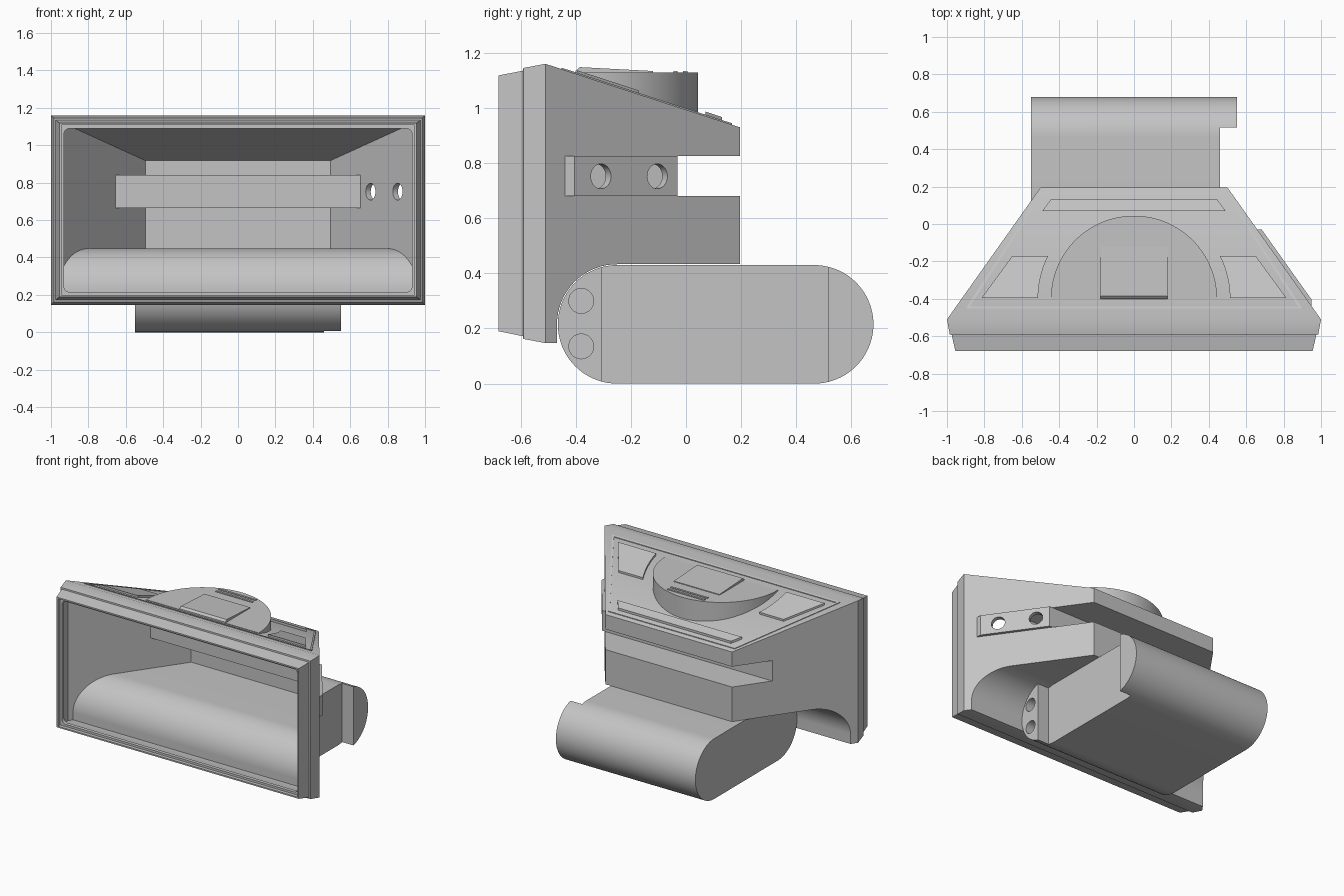
import bpy, bmesh
from math import sin, cos, pi, radians
from mathutils import Vector

old = bpy.data.objects.get("Cube")
if old:
    bpy.data.objects.remove(old)

grey = bpy.data.materials.new("plain grey")
grey.use_nodes = True
grey.diffuse_color = (0.55, 0.55, 0.55, 1)
grey.node_tree.nodes["Principled BSDF"].inputs["Base Color"].default_value = (0.55, 0.55, 0.55, 1)


def loft(name, rings):
    """Closed solid through a list of equal-length point rings."""
    bm = bmesh.new()
    rows = [[bm.verts.new(p) for p in ring] for ring in rings]
    n = len(rows[0])
    for a, b in zip(rows, rows[1:]):
        for i in range(n):
            j = (i + 1) % n
            bm.faces.new((a[i], a[j], b[j], b[i]))
    bm.faces.new(rows[0])
    bm.faces.new(rows[-1])
    bmesh.ops.recalc_face_normals(bm, faces=bm.faces)
    mesh = bpy.data.meshes.new(name)
    bm.to_mesh(mesh)
    bm.free()
    mesh.materials.append(grey)
    obj = bpy.data.objects.new(name, mesh)
    bpy.context.collection.objects.link(obj)
    return obj


def activate(obj):
    bpy.ops.object.select_all(action='DESELECT')
    obj.select_set(True)
    bpy.context.view_layer.objects.active = obj


def combine(obj, tool, operation='DIFFERENCE'):
    mod = obj.modifiers.new("combine", 'BOOLEAN')
    mod.operation, mod.solver, mod.object = operation, 'EXACT', tool
    activate(obj)
    bpy.ops.object.modifier_apply(modifier=mod.name)
    bpy.data.objects.remove(tool)


def box(x0, x1, y0, y1, z0, z1):
    return loft("cutter", [[(x0, y0, z), (x1, y0, z), (x1, y1, z), (x0, y1, z)] for z in (z0, z1)])


def frustum(name, sections):
    """Rectangles across the depth: y, half width, bottom, top."""
    return loft(name, [[(-w, y, b), (w, y, b), (w, y, t), (-w, y, t)] for y, w, b, t in sections])


def along_x(name, profile, x0, x1):
    return loft(name, [[(x, y, z) for y, z in profile] for x in (x0, x1)])


def rod(centre, direction, radius, reach):
    c, d = Vector(centre), Vector(direction).normalized()
    up = Vector((0, 0, 1))
    side = d.cross(up)
    ring = [radius * (cos(a) * side + sin(a) * up) for a in (2 * pi * i / 40 for i in range(40))]
    return loft("cutter", [[c + d * s + p for p in ring] for s in (-reach, reach)])


def arc(cx, cy, r, start, end, n=40):
    angles = [radians(start + (end - start) * i / n) for i in range(n + 1)]
    return [(cx + r * cos(a), cy + r * sin(a)) for a in angles]


def roof(y):
    return 1.16 - 0.326 * (y + 0.51)


def roof_plate(name, outline, height):
    return loft(name, [[(x, y, roof(y) + h) for x, y in outline] for h in (-0.008, height)])


def arch(r):
    """Rounded channel profile, open to the rear and below."""
    return arc(-0.25, 0.215, r, 180, 90) + [(1, 0.215 + r), (1, -0.5), (-0.25 - r, -0.5)]


# Tapered hood with stepped front frame
hood = frustum("hood", [(-0.68, 0.955, 0.19, 1.118), (-0.592, 0.975, 0.172, 1.135),
                        (-0.59, 0.985, 0.162, 1.145), (-0.51, 1, 0.147, 1.16),
                        (0.195, 0.5, 0.147, 0.93)])

# Raised pad on the left wall
pad = [(0.65, -0.03), (0.683, -0.03), (0.95, -0.405), (0.95, -0.44), (0.93, -0.44)]
combine(hood, loft("pad", [[(x, y, z) for x, y in pad] for z in (0.68, 0.825)]), 'UNION')

# Hollow interior, leaving the arched floor and the slot housing
cavity = frustum("cavity", [(-0.63, 0.95, 0.19, 1.11), (-0.51, 0.982, 0.165, 1.14),
                            (0.18, 0.495, 0.165, 0.918)])
combine(cavity, along_x("cutter", arch(0.233), -2, 2))
combine(cavity, box(-2, 2, -0.048, 1, 0.665, 0.84))
combine(hood, cavity)

# Rounded front opening and its recessed lip
corners = [(0.90, 1.06, 0), (-0.90, 1.06, 90), (-0.90, 0.245, 180), (0.90, 0.245, 270)]
opening = [p for x, z, a in corners for p in arc(x, z, 0.03, a, a + 90, 8)]
combine(hood, loft("cutter", [[(x, y, z) for x, z in opening] for y in (-0.8, -0.6)]))
combine(hood, frustum("cutter", [(-0.8, 0.945, 0.2, 1.108), (-0.655, 0.945, 0.2, 1.108)]))

# Channel under the hood, rear slot and side holes
combine(hood, along_x("cutter", arch(0.218), -2, 2))
combine(hood, box(-2, 2, -0.03, 1, 0.68, 0.825))
for x, y in ((0.865, -0.32), (0.72, -0.115)):
    combine(hood, rod((x, y, 0.752), (0.818, 0.576, 0), 0.045, 0.1))

# Rounded lower body with a recessed left side
capsule = arc(-0.25, 0.215, 0.215, 270, 90) + arc(0.465, 0.215, 0.215, 90, -90)
body = along_x("lower_body", capsule, -0.55, 0.55)
combine(body, box(0.46, 1, -0.305, 0.515, -1, 1))
for z in (0.3, 0.135):
    combine(body, rod((0.56, -0.38, z), (1, 0, 0), 0.045, 0.09))

# Half-round dome on the roof
half_disc = arc(0, -0.4, 0.444, 0, 180, 64)
dome = loft("roof_dome", [[(x, y, roof(y) - 0.008) for x, y in half_disc],
                          [(x, y, 1.129) for x, y in half_disc]])

# Wedge panel and vent bars on the dome
along_x("dome_panel", [(-0.4, 1.12), (-0.4, 1.135), (-0.385, 1.148), (-0.12, 1.134), (-0.12, 1.12)],
        -0.18, 0.18)
for i, y in enumerate((-0.045, -0.01)):
    bar = box(-0.145, 0.145, y, y + 0.015, 1.125, 1.134)
    bar.name = f"vent_bar_{i + 1}"

# Rear strip and the two side panels
roof_plate("rear_strip", [(-0.49, 0.07), (0.49, 0.07), (0.445, 0.13), (-0.445, 0.13)], 0.016)
for side, label in ((1, "left"), (-1, "right")):
    curve = arc(0, -0.4, 0.513, 0.5, 26.5, 12)
    outline = [(side * x, y) for x, y in curve + [(0.65, -0.17), (0.815, -0.396)]]
    roof_plate(label + "_roof_panel", outline, 0.014)

# Thin border line around the roof
border = roof_plate("roof_border", [(-0.9, -0.452), (0.9, -0.452), (0.5, 0.166), (-0.5, 0.166)], 0.005)
inner = [(-0.877, -0.44), (0.877, -0.44), (0.493, 0.154), (-0.493, 0.154)]
combine(border, loft("cutter", [[(x, y, z) for x, y in inner] for z in (0.5, 1.5)]))

# Smooth the curved parts and keep edges sharp
for obj in (hood, body, dome):
    activate(obj)
    bpy.ops.object.shade_smooth_by_angle(angle=radians(30))
